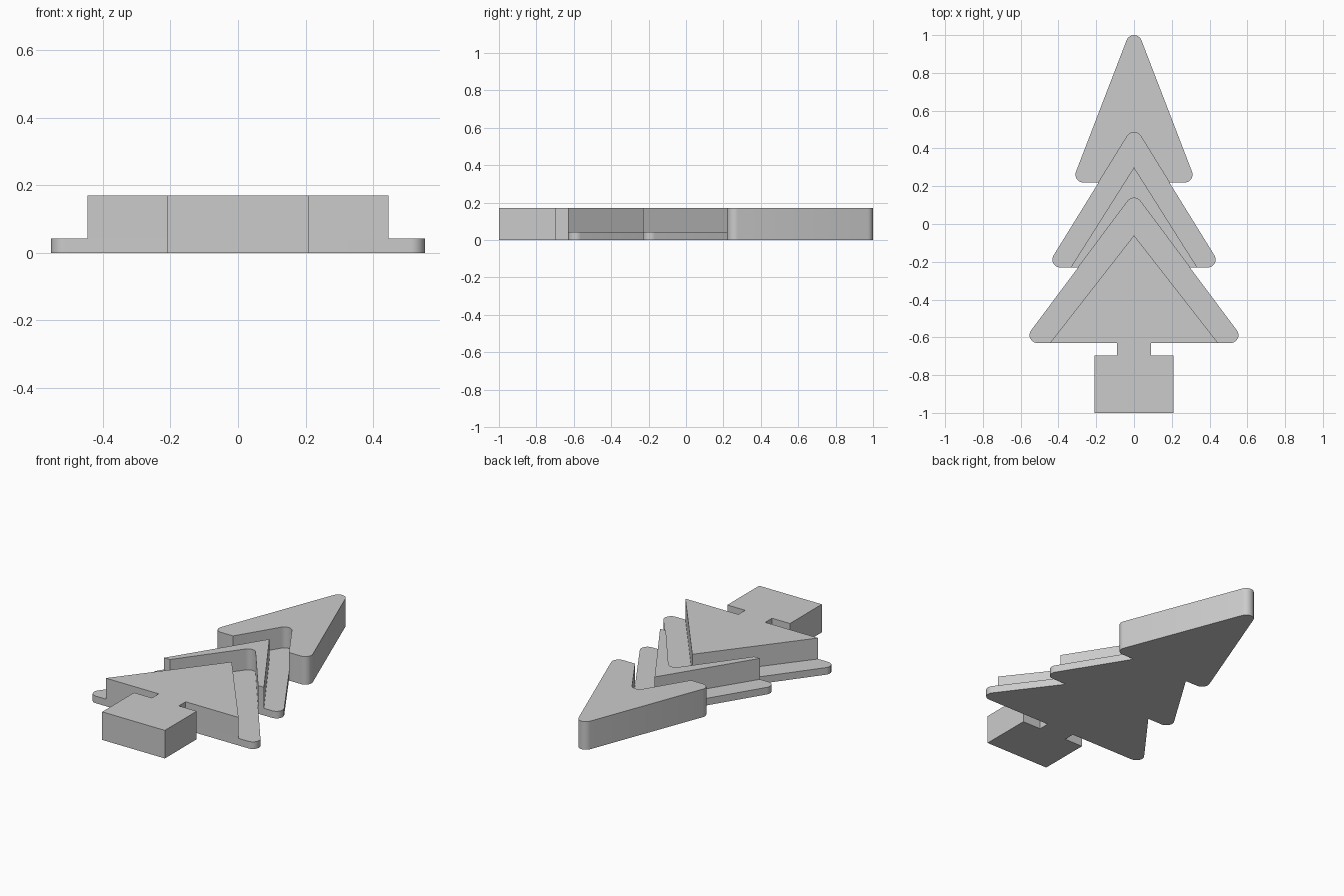
import bpy, bmesh, math
from mathutils import Vector

cube = bpy.data.objects.get("Cube")
if cube:
    bpy.data.objects.remove(cube, do_unlink=True)

THICK, PLATE, RADIUS = 0.17, 0.043, 0.042

grey = bpy.data.materials.new("plain grey")
grey.use_nodes = True
grey.diffuse_color = (0.6, 0.6, 0.6, 1)
grey.node_tree.nodes["Principled BSDF"].inputs["Base Color"].default_value = (0.6, 0.6, 0.6, 1)


def triangle(apex, base, half):
    return [Vector((half, base)), Vector((0, apex)), Vector((-half, base))]


def rounded_triangle(apex, base, half, r=RADIUS, steps=10):
    """Outline wrapped around three corner circles."""
    c = triangle(apex - r, base + r, half - r)
    points = []
    for i in range(3):
        d_in, d_out = c[i] - c[i - 1], c[(i + 1) % 3] - c[i]
        start = math.atan2(-d_in.x, d_in.y)
        turn = (math.atan2(-d_out.x, d_out.y) - start) % math.tau
        for k in range(steps + 1):
            a = start + turn * k / steps
            points.append(c[i] + r * Vector((math.cos(a), math.sin(a))))
    return points


def slab(name, outline, z0, z1):
    """Extrude a flat outline from z0 to z1."""
    bm = bmesh.new()
    face = bm.faces.new([bm.verts.new((p[0], p[1], z0)) for p in outline])
    new = bmesh.ops.extrude_face_region(bm, geom=[face])["geom"]
    bmesh.ops.translate(bm, vec=(0, 0, z1 - z0),
                        verts=[v for v in new if isinstance(v, bmesh.types.BMVert)])
    bmesh.ops.recalc_face_normals(bm, faces=bm.faces)
    mesh = bpy.data.meshes.new(name)
    bm.to_mesh(mesh)
    bm.free()
    mesh.materials.append(grey)
    obj = bpy.data.objects.new(name, mesh)
    bpy.context.collection.objects.link(obj)
    return obj


def activate(obj):
    bpy.ops.object.select_all(action='DESELECT')
    obj.select_set(True)
    bpy.context.view_layer.objects.active = obj


def notch(obj, outline):
    """Cut away the space taken by the tier below."""
    cutter = slab("notch_cutter", outline, -0.1, THICK + 0.1)
    cutter.hide_render = True
    mod = obj.modifiers.new("notch", 'BOOLEAN')
    mod.operation, mod.solver, mod.object = 'DIFFERENCE', 'EXACT', cutter
    activate(obj)
    bpy.ops.object.modifier_apply(modifier=mod.name)
    bpy.data.objects.remove(cutter, do_unlink=True)


# Tier outlines
top = rounded_triangle(1.0, 0.22, 0.31)
middle = rounded_triangle(0.485, -0.23, 0.432)
bottom = rounded_triangle(0.137, -0.63, 0.553)

# Top tier is solid; lower tiers are a thin plate with a raised crown
top_tier = slab("top_tier", top, 0, THICK)
middle_plate = slab("middle_plate", middle, 0, PLATE)
middle_crown = slab("middle_crown", triangle(0.30, -0.23, 0.335), PLATE, THICK)
bottom_plate = slab("bottom_plate", bottom, 0, PLATE)
bottom_crown = slab("bottom_crown", triangle(-0.06, -0.63, 0.445), PLATE, THICK)

notch(top_tier, middle)
notch(middle_plate, bottom)
notch(middle_crown, bottom)

# Trunk and foot block share one mirrored profile
right_side = [(0.21, -1.0), (0.21, -0.695), (0.09, -0.695), (0.09, -0.63)]
trunk = slab("trunk_and_foot", right_side + [(-x, y) for x, y in reversed(right_side)], 0, THICK)

for part in (top_tier, middle_plate, middle_crown, bottom_plate, bottom_crown, trunk):
    activate(part)
    bpy.ops.object.shade_smooth_by_angle(angle=math.radians(30))
